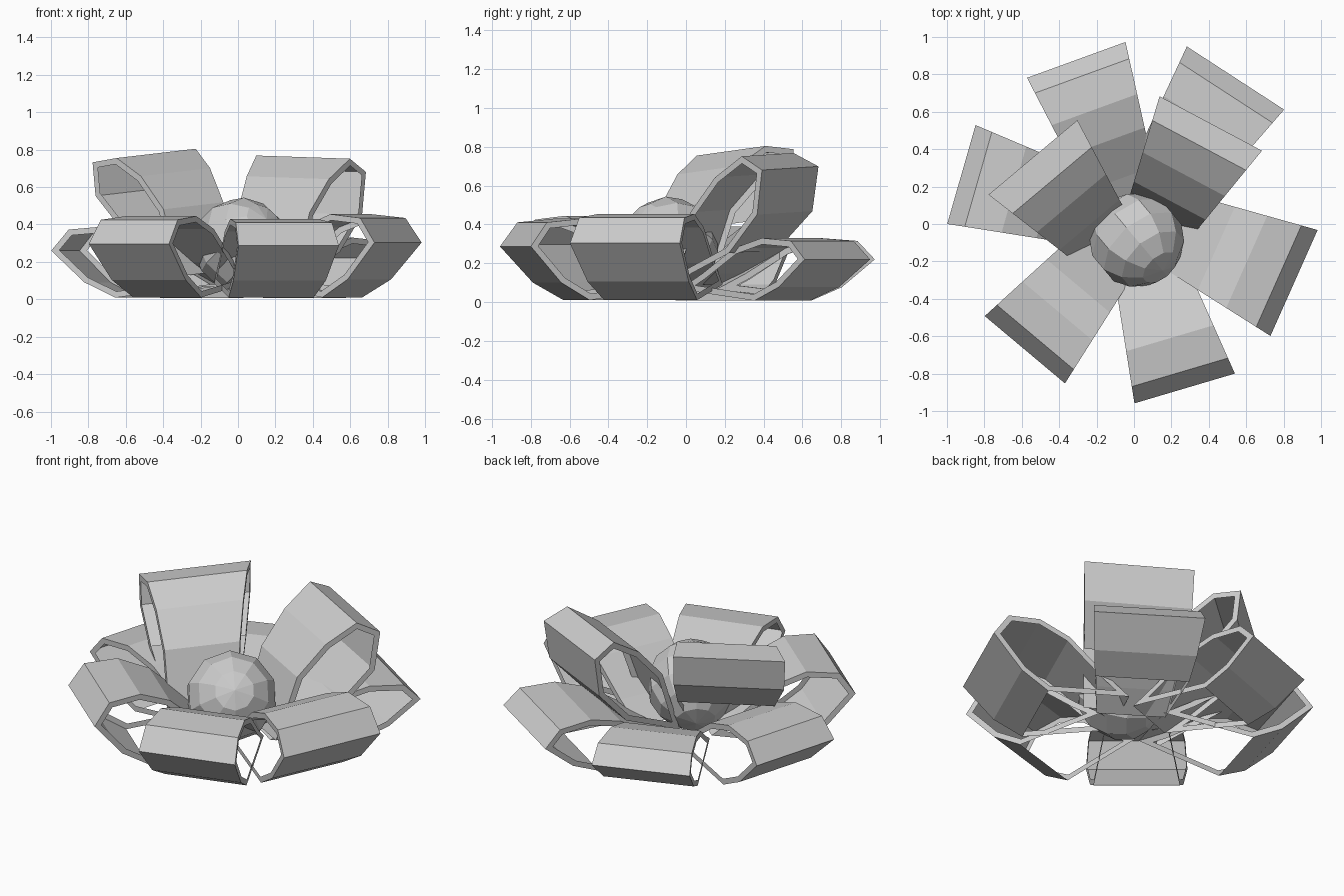
import bpy, bmesh, math
from mathutils import Vector, Matrix

if "Cube" in bpy.data.objects:
    bpy.data.objects.remove(bpy.data.objects["Cube"])

RIM = 0.032


def inset(pts, d):
    """Offset a closed 2D loop inwards, with the mitre limited at sharp tips."""
    area = sum(a[0] * b[1] - b[0] * a[1] for a, b in zip(pts, pts[1:] + pts[:1]))
    s = 1 if area > 0 else -1
    out = []
    for i, p in enumerate(pts):
        p = Vector(p)
        e1 = (p - Vector(pts[i - 1])).normalized()
        e2 = (Vector(pts[(i + 1) % len(pts)]) - p).normalized()
        n1, n2 = Vector((-e1.y, e1.x)) * s, Vector((-e2.y, e2.x)) * s
        m = (n1 + n2).normalized()
        out.append(p + m * min(d / max(m.dot(n1), 0.05), 0.12))
    return out


def petal(name, angle, profile, half, off=0.0, roll=0.0):
    """Looped petal: folded sheet along the profile plus a flat rim at each open end.
    The last profile segment (back to the tip) stays open between the rims."""
    a = math.radians(angle)
    out_dir = Vector((math.cos(a), math.sin(a), 0))
    side_dir = Vector((-math.sin(a), math.cos(a), 0))
    reach = max(p[0] for p in profile)
    bm = bmesh.new()

    def place(p, side):
        w = side * half * (0.57 + 0.43 * p[0] / reach)
        pos = out_dir * p[0] + side_dir * (off + w)
        pos.z = max(p[1] + roll * w, 0)
        return bm.verts.new(pos)

    inner = inset(profile, RIM)
    n = len(profile)
    loops = []
    for side in (-1, 1):
        outer_v = [place(p, side) for p in profile]
        inner_v = [place(p, side) for p in inner]
        loops.append(outer_v)
        for i in range(n):
            j = (i + 1) % n
            bm.faces.new((outer_v[i], outer_v[j], inner_v[j], inner_v[i]))
    for i in range(n - 1):
        bm.faces.new((loops[0][i], loops[0][i + 1], loops[1][i + 1], loops[1][i]))
    bmesh.ops.recalc_face_normals(bm, faces=bm.faces)
    me = bpy.data.meshes.new(name)
    bm.to_mesh(me)
    bm.free()
    bpy.context.collection.objects.link(bpy.data.objects.new(name, me))


# Lower petal profile (radius, height): tip, over the top, outer edge, bottom
LOW = [(0.10, 0.09), (0.25, 0.20), (0.46, 0.38), (0.64, 0.45), (0.83, 0.43),
       (0.92, 0.30), (0.75, 0.105), (0.59, 0.01)]

# Ring of six lower petals: name, angle, reach, height, half width, sideways offset
for name, ang, reach, height, half, off in [
        ("petal_right", -24, 0.91, 0.455, 0.31, 0.06),
        ("petal_front", -73.5, 0.92, 0.43, 0.28, 0.01),
        ("petal_front_left", -130, 0.89, 0.445, 0.28, -0.015),
        ("petal_left", 164, 0.96, 0.39, 0.275, 0.0),
        ("petal_back_left", 110, 0.93, 0.33, 0.28, -0.01),
        ("petal_back_right", 57, 0.95, 0.33, 0.31, -0.03)]:
    petal(name, ang, [(r * reach / 0.92, z * height / 0.45) for r, z in LOW], half, off)

# Two raised petals at the back
petal("upper_petal_left", 130,
      [(0.05, 0.14), (0.15, 0.50), (0.30, 0.68), (0.46, 0.78), (0.62, 0.76),
       (0.60, 0.58), (0.43, 0.40)], 0.31, 0.185, -0.09)
petal("upper_petal_right", 62,
      [(0.08, 0.10), (0.20, 0.47), (0.36, 0.65), (0.535, 0.76), (0.667, 0.69),
       (0.635, 0.46), (0.45, 0.26)], 0.31, -0.11, 0.03)

# Faceted ball in the middle
bm = bmesh.new()
bmesh.ops.create_uvsphere(bm, u_segments=10, v_segments=7, radius=0.255)
bm.transform(Matrix.Translation((0.015, -0.085, 0.29)) @ Matrix.Rotation(0.7, 4, 'Z')
             @ Matrix.Rotation(1.0, 4, 'X'))
me = bpy.data.meshes.new("flower_centre")
bm.to_mesh(me)
bm.free()
bpy.context.collection.objects.link(bpy.data.objects.new("flower_centre", me))
